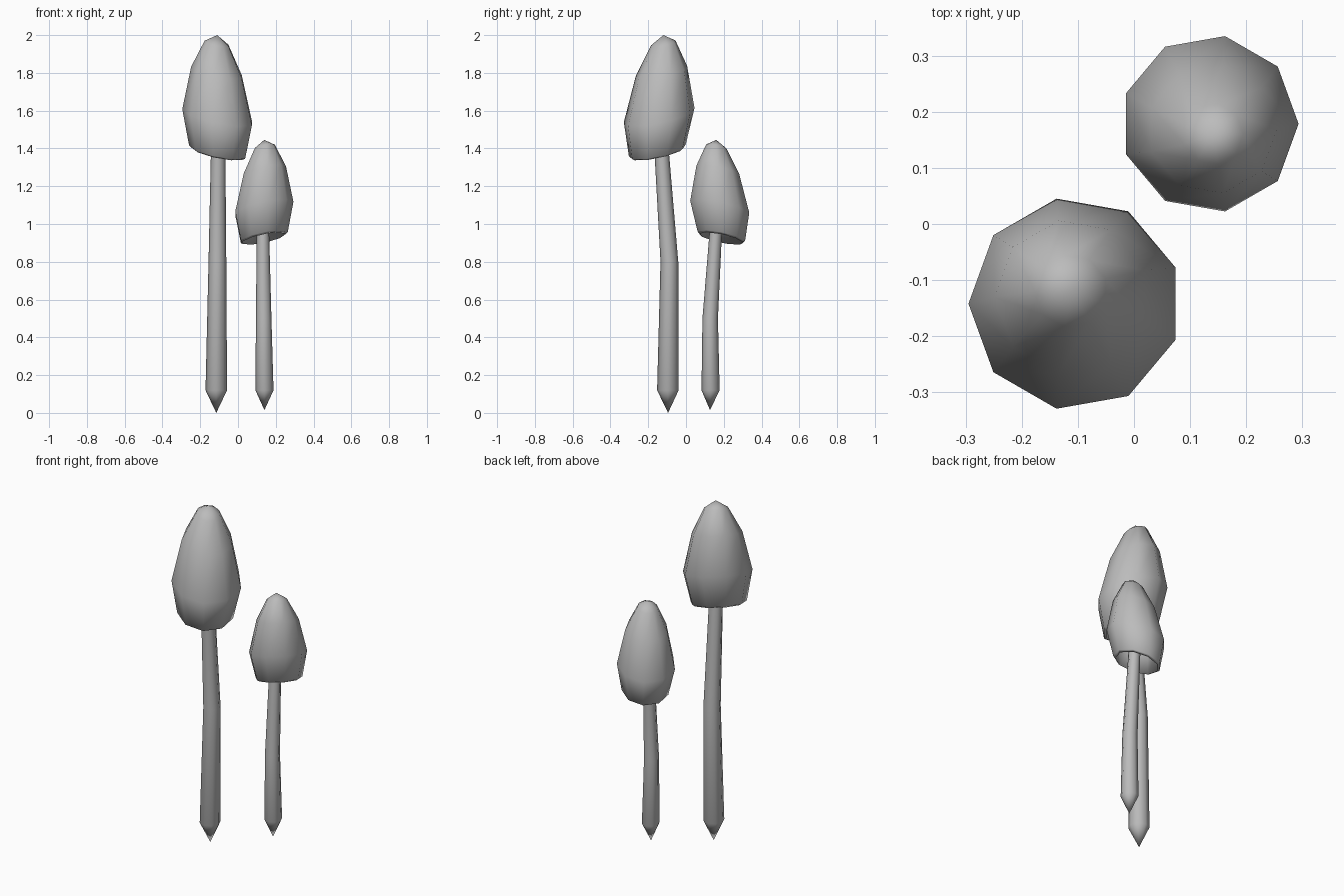
import bpy, bmesh
from math import cos, sin, radians

cube = bpy.data.objects.get("Cube")
if cube:
    bpy.data.objects.remove(cube)

grey = bpy.data.materials.new("plain grey")
grey.use_nodes = True
colour = (0.5, 0.5, 0.5, 1)
grey.diffuse_color = colour
grey.node_tree.nodes["Principled BSDF"].inputs["Base Color"].default_value = colour


def loft(name, rings, sides, start, tilt=0.0):
    """Skin rings of (x, y, z, radius); a radius of zero closes to a point."""
    bm = bmesh.new()
    loops = []
    for x, y, z, r in rings:
        if r == 0:
            loops.append([bm.verts.new((x, y, z))] * sides)
            continue
        loop = []
        for i in range(sides):
            a = radians(start + 360 * i / sides)
            dx, dy = r * cos(a), r * sin(a)
            loop.append(bm.verts.new((x + dx, y + dy, z + tilt * (dy - dx))))
        loops.append(loop)
    for low, high in zip(loops, loops[1:]):
        for i in range(sides):
            j = (i + 1) % sides
            corners = dict.fromkeys((low[i], low[j], high[j], high[i]))
            bm.faces.new(list(corners))
    bmesh.ops.recalc_face_normals(bm, faces=bm.faces)
    for face in bm.faces:
        face.smooth = True
    mesh = bpy.data.meshes.new(name)
    bm.to_mesh(mesh)
    bm.free()
    mesh.materials.append(grey)
    obj = bpy.data.objects.new(name, mesh)
    bpy.context.collection.objects.link(obj)
    return obj


# Cap section: inner hollow, rim, then the outside up to the tip
cap = [
    (-0.11, -0.13, 1.78, 0), (-0.107, -0.14, 1.58, 0.155),
    (-0.106, -0.152, 1.375, 0.138), (-0.106, -0.152, 1.385, 0.153),
    (-0.105, -0.142, 1.57, 0.19), (-0.11, -0.13, 1.805, 0.138),
    (-0.112, -0.12, 1.957, 0.065), (-0.11, -0.12, 2.0, 0),
]
loft("tall_cap", cap, 9, 20, 0.2)

# The short cap is the tall one, turned half way round and smaller
s = 0.835
short = [(0.047 - s * x, 0.06 - s * y, s * z - 0.225, s * r) for x, y, z, r in cap]
loft("short_cap", short, 9, 200, -0.2)

# Stems, bent part way up and pointed at the foot
loft("tall_stem", [
    (-0.115, -0.095, 0, 0), (-0.115, -0.096, 0.12, 0.057),
    (-0.109, -0.088, 0.8, 0.047), (-0.105, -0.13, 1.4, 0.038),
    (-0.105, -0.14, 1.6, 0.036), (-0.105, -0.14, 1.6, 0)], 8, 0)
loft("short_stem", [
    (0.14, 0.127, 0.015, 0), (0.14, 0.13, 0.12, 0.048),
    (0.136, 0.128, 0.5, 0.041), (0.132, 0.157, 0.95, 0.033),
    (0.132, 0.167, 1.1, 0.031), (0.132, 0.167, 1.1, 0)], 8, 0)
